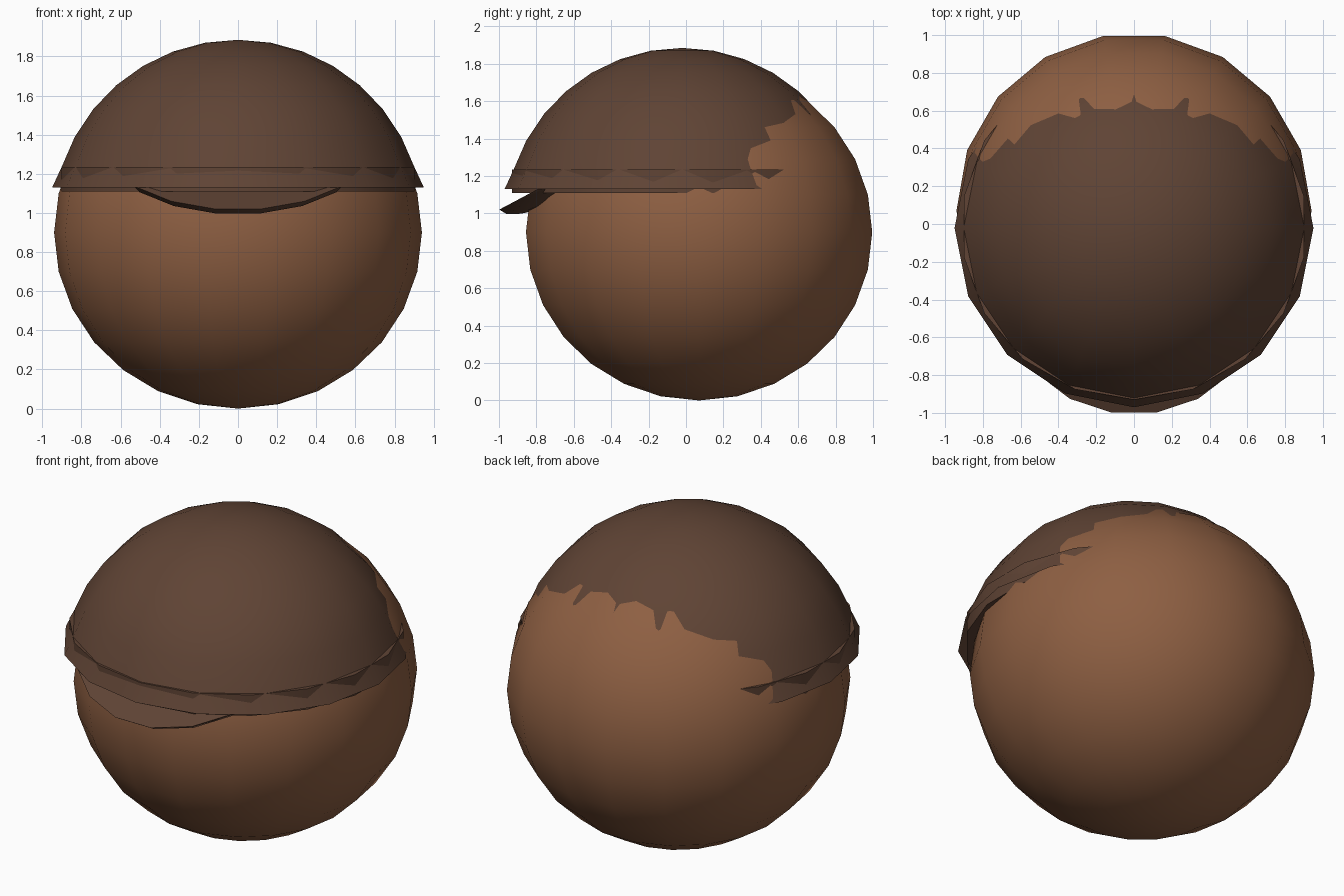
import bpy, bmesh
from math import sin, cos, pi, radians

if "Cube" in bpy.data.objects:
    bpy.data.objects.remove(bpy.data.objects["Cube"])


def material(name, rgb):
    m = bpy.data.materials.new(name)
    m.diffuse_color = (*rgb, 1)
    m.use_nodes = True
    m.node_tree.nodes["Principled BSDF"].inputs["Base Color"].default_value = m.diffuse_color
    return m


skin = material("skin_brown", (0.27, 0.115, 0.055))
cloth = material("dark_brown", (0.115, 0.057, 0.035))


def lathe(name, profile, sides, loc, mat, start=0.0, scale=(1, 1, 1), tilt=0.0, cap_ends=False):
    """Turn (radius, height) points, listed bottom to top, around z."""
    bm = bmesh.new()
    rings = []
    for r, z in profile:
        if r < 1e-5:
            rings.append([bm.verts.new((0, 0, z))] * sides)
        else:
            rings.append([bm.verts.new((r * cos(start + 2 * pi * i / sides),
                                        r * sin(start + 2 * pi * i / sides), z))
                          for i in range(sides)])
    for low, high in zip(rings, rings[1:]):
        for i in range(sides):
            j = (i + 1) % sides
            quad = list(dict.fromkeys((low[i], low[j], high[j], high[i])))
            bm.faces.new(quad)
    if cap_ends:
        for ring, flip in ((rings[0], True), (rings[-1], False)):
            if ring[0] is not ring[1]:
                bm.faces.new(ring[::-1] if flip else ring)
    mesh = bpy.data.meshes.new(name)
    bm.to_mesh(mesh)
    bm.free()
    ob = bpy.data.objects.new(name, mesh)
    bpy.context.collection.objects.link(ob)
    ob.location, ob.scale, ob.rotation_euler = loc, scale, (tilt, 0, 0)
    mesh.materials.append(mat)
    bpy.context.view_layer.objects.active = ob
    bpy.ops.object.select_all(action='DESELECT')
    ob.select_set(True)
    bpy.ops.object.shade_smooth_by_angle(angle=radians(35))
    return ob


def arc(a0, a1, steps):
    """Unit-circle profile, angles in degrees measured from the bottom pole."""
    angles = [radians(a0 + (a1 - a0) * k / steps) for k in range(steps + 1)]
    return [(sin(a), -cos(a)) for a in angles]


# Round head
lathe("head", arc(0, 180, 14), 18, (0, 0.07, 0.9), skin, scale=(0.94, 0.94, 0.9))

# Cap dome with a slightly flared open rim, set forward on the head
dome = [(0.95, 0.195)] + [(0.95 * r, 0.95 * z) for r, z in arc(108.4, 180, 7)]
lathe("cap_dome", dome, 16, (0, -0.02, 0.935), cloth)

# Band inside the rim; its corners just show through the dome
lathe("cap_band", [(0.915, 1.11), (0.915, 1.235)], 18, (0, -0.015, 0), cloth,
      start=pi / 2, cap_ends=True)

# Visor: lower half of a flat ellipsoid, sloping down at the front
lathe("cap_visor", arc(0, 90, 6), 18, (0, -0.39, 1.344), cloth,
      scale=(0.68, 0.7, 0.148), tilt=radians(28), cap_ends=True)
